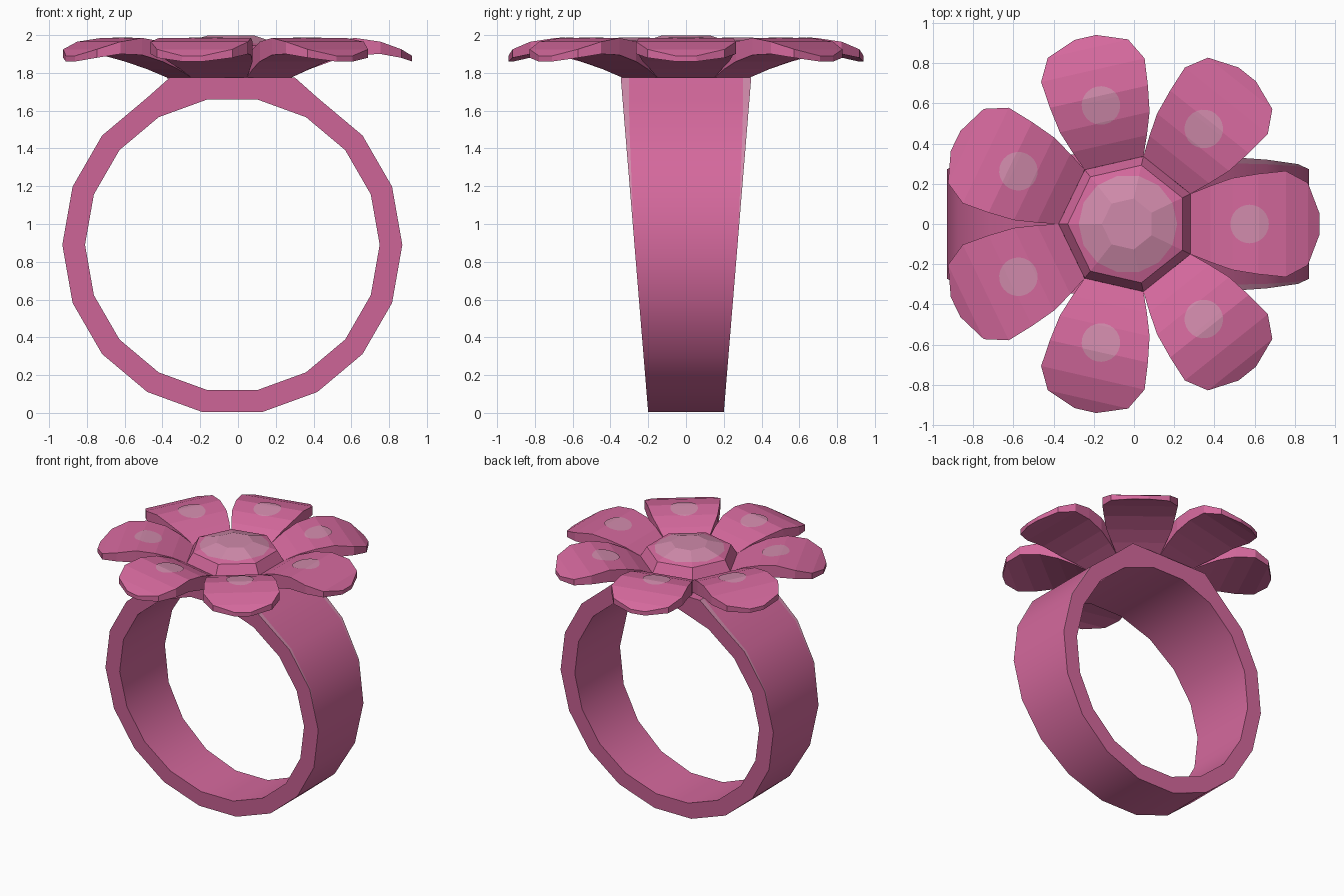
import bpy, bmesh, math
from math import sin, cos, pi, radians

if "Cube" in bpy.data.objects:
    bpy.data.objects.remove(bpy.data.objects["Cube"])

CX = -0.03          # ring and flower axis
N = 7               # petals


def material(name, rgb):
    m = bpy.data.materials.new(name)
    m.diffuse_color = (*rgb, 1)
    m.use_nodes = True
    m.node_tree.nodes["Principled BSDF"].inputs["Base Color"].default_value = m.diffuse_color
    return m


PINK = material("pink", (0.66, 0.14, 0.335))
PALE = material("pale_pink", (0.63, 0.255, 0.405))


def finish(name, bm, mats, smooth=None):
    bmesh.ops.remove_doubles(bm, verts=bm.verts, dist=0.0005)
    bmesh.ops.recalc_face_normals(bm, faces=bm.faces)
    me = bpy.data.meshes.new(name)
    bm.to_mesh(me)
    bm.free()
    for m in mats:
        me.materials.append(m)
    ob = bpy.data.objects.new(name, me)
    bpy.context.collection.objects.link(ob)
    if smooth:
        bpy.ops.object.select_all(action='DESELECT')
        ob.select_set(True)
        bpy.context.view_layer.objects.active = ob
        bpy.ops.object.shade_smooth_by_angle(angle=radians(smooth))
    return ob


def interp(table, u, col):
    for a, b in zip(table, table[1:]):
        if u <= b[0]:
            t = (u - a[0]) / (b[0] - a[0])
            return a[col] + t * (b[col] - a[col])
    return table[-1][col]


# Band: 18-sided ring, wider at the top, with pale tapering edge strips
def band():
    bm = bmesh.new()
    rings = []
    for i in range(18):
        a = i * pi / 9
        deg = i * 20
        ox, oz = 0.9 * cos(a), 0.89 + 0.9 * sin(a)
        if deg in (80, 100):                       # flat seat under the flower
            ox = math.copysign(0.33, ox)
        ix, iz = 0.78 * cos(a), 0.89 + 0.78 * sin(a)
        wo, wi = (0.2 + 0.145 * max(z, 0) / 1.77 for z in (oz, iz))
        climb = min(deg, 180 - deg) / 80
        s = 0.045 * max(0, climb)
        oz = max(0, oz)
        row = [(ox, -wo, oz), (ox, s - wo, oz), (ox, wo - s, oz), (ox, wo, oz),
               (ix, wi, iz), (ix, -wi, iz)]
        rings.append([bm.verts.new((x + CX, y, z)) for x, y, z in row])
    for i in range(18):
        r, q = rings[i], rings[(i + 1) % 18]
        for k in range(6):
            f = bm.faces.new((r[k], r[(k + 1) % 6], q[(k + 1) % 6], q[k]))
            f.material_index = 1 if k in (0, 2) and i != 4 else 0
    finish("band", bm, [PINK, PALE], 30)


# Petal rows: distance from axis, half width, top z, bottom z
PETAL = [(0.311, 0.15, 1.87, 1.775), (0.41, 0.19, 1.925, 1.82),
         (0.52, 0.229, 1.965, 1.86), (0.65, 0.25, 1.985, 1.895),
         (0.785, 0.264, 1.965, 1.90), (0.895, 0.205, 1.925, 1.88),
         (0.952, 0.055, 1.89, 1.86)]


def place(bm, ang, u, v, z):
    return bm.verts.new((CX + u * cos(ang) - v * sin(ang),
                         u * sin(ang) + v * cos(ang), z))


def petal(i):
    ang = i * 2 * pi / N
    bm = bmesh.new()
    rows = [[place(bm, ang, u, -w, t), place(bm, ang, u, w, t),
             place(bm, ang, u, w, b), place(bm, ang, u, -w, b)]
            for u, w, t, b in PETAL]
    for r, q in zip(rows, rows[1:]):
        for k in range(4):
            bm.faces.new((r[k], r[(k + 1) % 4], q[(k + 1) % 4], q[k]))
    bm.faces.new(rows[-1])
    bm.faces.new(rows[0])
    finish(f"petal_{i + 1}", bm, [PINK])

    # pale round spot lying on the petal
    bm = bmesh.new()
    rows = []
    for k in range(13):
        t = pi * k / 12
        u, v = 0.605 - 0.096 * cos(t), 0.096 * sin(t)
        z = interp(PETAL, u, 2) + 0.004
        rows.append((place(bm, ang, u, -v, z), place(bm, ang, u, v, z)))
    for r, q in zip(rows, rows[1:]):
        bm.faces.new((r[0], q[0], q[1], r[1]))
    ob = finish(f"petal_spot_{i + 1}", bm, [PALE])
    if ob.data.polygons[0].normal.z < 0:
        ob.data.flip_normals()


# Flower centre: seven-sided faceted dome with a round pale cap
def centre():
    c = cos(pi / N)
    prof = [(0.0, 2.0), (0.13 * c, 1.998), (0.30 * c, 1.945), (0.345 * c, 1.87),
            (0.346 * c, 1.77)]
    bm = bmesh.new()

    def ring(r, rounded=False):
        out = []
        for k in range(2 * N):
            a = (k + 1) * pi / N
            rr = r if rounded or k % 2 == 0 else r * c
            d = rr * c if k % 2 == 0 else rr       # distance across the facet
            out.append(bm.verts.new((CX + rr * cos(a), rr * sin(a), interp(prof, d, 1))))
        return out

    rings = [ring(0.13), ring(0.245, True), ring(0.30), ring(0.345), ring(0.346)]
    bm.faces.new(rings[0]).material_index = 1
    for j, (r, q) in enumerate(zip(rings, rings[1:])):
        for k in range(2 * N):
            n = (k + 1) % (2 * N)
            bm.faces.new((r[k], r[n], q[n], q[k])).material_index = 1 if j == 0 else 0
    bm.faces.new(rings[-1])
    finish("flower_centre", bm, [PINK, PALE])


band()
for i in range(N):
    petal(i)
centre()
